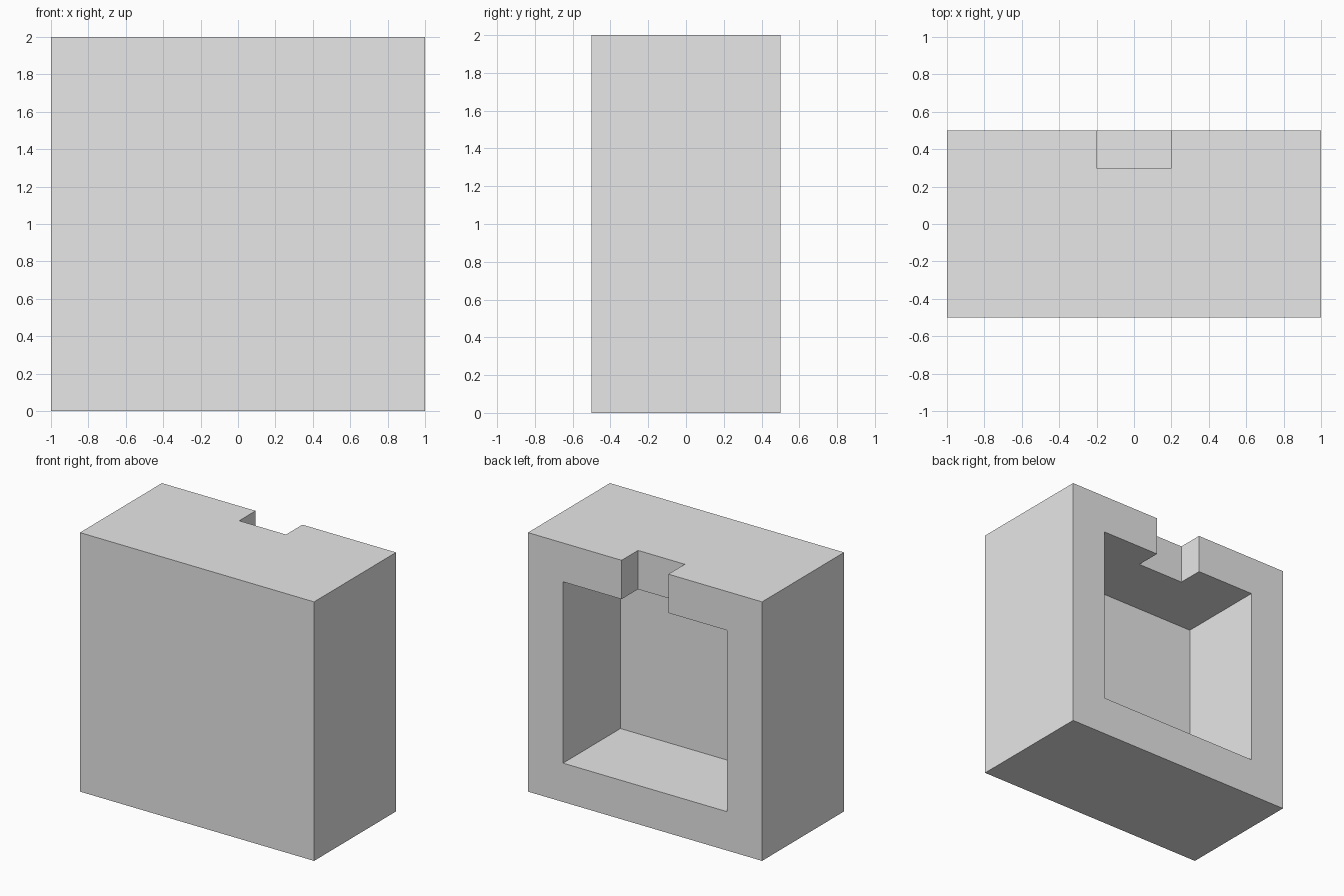
import bpy

default_cube = bpy.data.objects.get("Cube")
if default_cube:
    bpy.data.objects.remove(default_cube, do_unlink=True)

grey = bpy.data.materials.new("plain_grey")
grey.use_nodes = True
GREY = (0.8, 0.8, 0.8, 1)
grey.diffuse_color = GREY
for node in grey.node_tree.nodes:
    if node.type == 'BSDF_PRINCIPLED':
        node.inputs["Base Color"].default_value = GREY


def box(name, low, high):
    """Box between two opposite corners."""
    centre = [(a + b) / 2 for a, b in zip(low, high)]
    bpy.ops.mesh.primitive_cube_add(size=1, location=centre)
    obj = bpy.context.object
    obj.name = name
    obj.scale = [b - a for a, b in zip(low, high)]
    bpy.ops.object.transform_apply(location=True, rotation=False, scale=True)
    obj.data.materials.append(grey)
    return obj


def cut(target, cutter):
    """Subtract the cutter and remove it."""
    cutter.hide_render = True
    mod = target.modifiers.new("cut", 'BOOLEAN')
    mod.operation = 'DIFFERENCE'
    mod.solver = 'EXACT'
    mod.object = cutter
    bpy.context.view_layer.objects.active = target
    bpy.ops.object.modifier_apply(modifier=mod.name)
    bpy.data.objects.remove(cutter, do_unlink=True)


# Solid block
block = box("hollow_block", (-1, -0.5, 0), (1, 0.5, 2))

# Deep square recess in the back
cut(block, box("recess_cutter", (-0.7, -0.2, 0.3), (0.7, 0.7, 1.7)))

# Notch through the top rim, opening into the recess
cut(block, box("notch_cutter", (-0.2, 0.3, 1.5), (0.2, 0.7, 2.2)))
